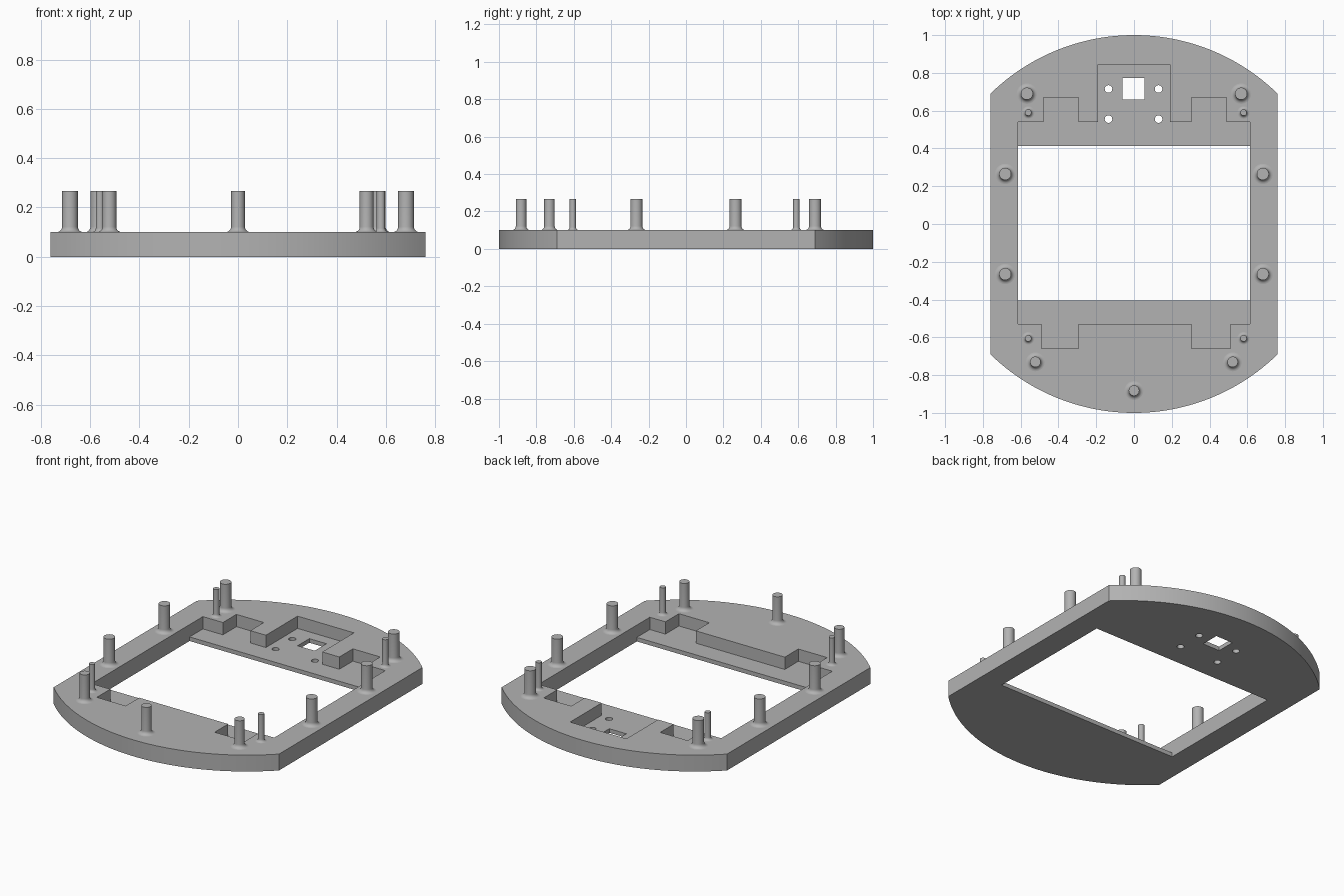
import bpy
import bmesh
import math

cube = bpy.data.objects.get("Cube")
if cube:
    bpy.data.objects.remove(cube, do_unlink=True)

TOP, FLOOR, POST_TOP = 0.10, 0.025, 0.267

grey = bpy.data.materials.new("mid grey")
grey.use_nodes = True
grey.diffuse_color = (0.45, 0.45, 0.45, 1)
grey.node_tree.nodes["Principled BSDF"].inputs["Base Color"].default_value = (0.45, 0.45, 0.45, 1)


def finish(name, bm):
    bmesh.ops.recalc_face_normals(bm, faces=bm.faces)
    mesh = bpy.data.meshes.new(name)
    bm.to_mesh(mesh)
    bm.free()
    mesh.materials.append(grey)
    obj = bpy.data.objects.new(name, mesh)
    bpy.context.collection.objects.link(obj)
    return obj


def prism(name, outline, z0, z1):
    bm = bmesh.new()
    face = bm.faces.new([bm.verts.new((x, y, z0)) for x, y in outline])
    ext = bmesh.ops.extrude_face_region(bm, geom=[face])
    verts = [g for g in ext["geom"] if isinstance(g, bmesh.types.BMVert)]
    bmesh.ops.translate(bm, vec=(0, 0, z1 - z0), verts=verts)
    return finish(name, bm)


def rect(x0, x1, y0, y1):
    return [(x0, y0), (x1, y0), (x1, y1), (x0, y1)]


def circle(cx, cy, r, n=24):
    return [(cx + r * math.cos(2 * math.pi * i / n), cy + r * math.sin(2 * math.pi * i / n))
            for i in range(n)]


def smooth(obj):
    bpy.ops.object.select_all(action="DESELECT")
    obj.select_set(True)
    bpy.context.view_layer.objects.active = obj
    bpy.ops.object.shade_smooth_by_angle(angle=math.radians(30))


# Plate outline: straight sides with a shallow arc at each end
half_w, corner_y = 0.76, 0.69
offset = (half_w**2 + corner_y**2 - 1) / (2 * (1 - corner_y))
radius = 1 + offset
sweep = math.asin(half_w / radius)
steps = 48
arc = []
for i in range(steps + 1):
    a = sweep * (1 - 2 * i / steps)
    arc.append((radius * math.sin(a), radius * math.cos(a) - offset))
plate = prism("frame_plate", arc + [(-x, -y) for x, y in arc], 0, TOP)

# Stepped recess around the window
back = [(0.615, 0.54), (0.49, 0.54), (0.49, 0.67), (0.305, 0.67), (0.305, 0.54),
        (0.19, 0.54), (0.19, 0.845), (-0.19, 0.845), (-0.19, 0.54),
        (-0.295, 0.54), (-0.295, 0.67), (-0.48, 0.67), (-0.48, 0.54), (-0.615, 0.54)]
front = [(-0.615, -0.53), (-0.49, -0.53), (-0.49, -0.66), (-0.295, -0.66), (-0.295, -0.53),
         (0.305, -0.53), (0.305, -0.66), (0.51, -0.66), (0.51, -0.53), (0.615, -0.53)]
cutters = [prism("recess_cutter", back + front, FLOOR, 0.2)]

# Window, square port and four screw holes go right through
cutters.append(prism("window_cutter", rect(-0.615, 0.615, -0.405, 0.412), -0.1, 0.15))
cutters.append(prism("port_cutter", rect(-0.06, 0.055, 0.66, 0.773), -0.1, 0.15))
for x in (-0.135, 0.13):
    for y in (0.555, 0.715):
        cutters.append(prism("screw_hole_cutter", circle(x, y, 0.02), -0.1, 0.15))

for cutter in cutters:
    cutter.hide_render = True
    mod = plate.modifiers.new("cut", "BOOLEAN")
    mod.operation = "DIFFERENCE"
    mod.solver = "EXACT"
    mod.object = cutter
bpy.context.view_layer.update()
cut_mesh = bpy.data.meshes.new_from_object(
    plate.evaluated_get(bpy.context.evaluated_depsgraph_get()))
plate.modifiers.clear()
plate.data = cut_mesh
for cutter in cutters:
    bpy.data.objects.remove(cutter, do_unlink=True)
smooth(plate)


# Posts: a cylinder flaring into the plate through a fillet
def post(name, x, y, r, fillet):
    profile = [(r + fillet * (1 - math.sin(a)), TOP + fillet * (1 - math.cos(a)))
               for a in (math.pi / 2 * i / 6 for i in range(7))]
    profile.append((r, POST_TOP))
    bm = bmesh.new()
    rings = [[bm.verts.new((px, py, z)) for px, py in circle(x, y, pr, 32)]
             for pr, z in profile]
    for low, high in zip(rings, rings[1:]):
        for i in range(32):
            j = (i + 1) % 32
            bm.faces.new((low[i], low[j], high[j], high[i]))
    bm.faces.new(rings[-1])
    bm.faces.new(rings[0][::-1])
    smooth(finish(name, bm))


for side, s in (("left", 1), ("right", -1)):
    post("back_post_" + side, s * 0.567, 0.69, 0.032, 0.022)
    post("side_back_post_" + side, s * 0.682, 0.265, 0.032, 0.022)
    post("side_front_post_" + side, s * 0.682, -0.265, 0.032, 0.022)
    post("front_post_" + side, s * 0.522, -0.73, 0.028, 0.022)
    pin_x = 0.01 + s * 0.57
    post("back_pin_" + side, pin_x, 0.59, 0.017, 0.016)
    post("front_pin_" + side, pin_x, -0.605, 0.017, 0.016)
post("front_centre_post", 0, -0.882, 0.028, 0.022)
